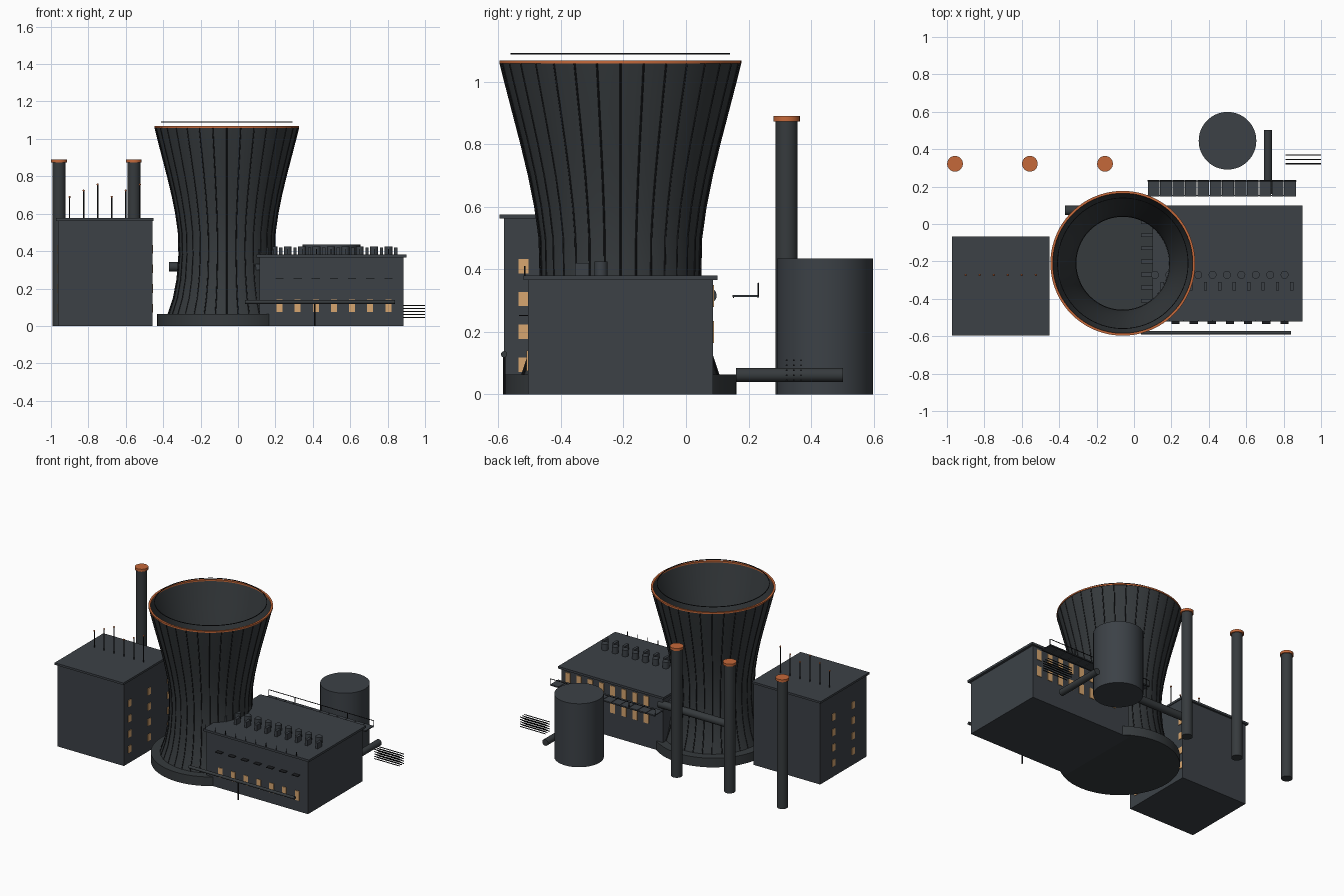
import bpy, bmesh, math
from mathutils import Vector, Matrix

if "Cube" in bpy.data.objects:
    bpy.data.objects.remove(bpy.data.objects["Cube"])

def mat(name, r, g, b):
    m = bpy.data.materials.new(name)
    m.diffuse_color = (r, g, b, 1)
    m.use_nodes = True
    m.node_tree.nodes["Principled BSDF"].inputs["Base Color"].default_value = m.diffuse_color
    return m

SLATE = mat("slate_wall", 0.045, 0.053, 0.062)
TOWER = mat("dark_concrete", 0.037, 0.043, 0.047)
BLACK = mat("black_trim", 0.012, 0.013, 0.015)
ORANGE = mat("warning_orange", 0.56, 0.14, 0.042)
GLOW = mat("window_amber", 0.68, 0.38, 0.16)

def finish(name, bm, m, smooth=False):
    bmesh.ops.recalc_face_normals(bm, faces=bm.faces[:])
    me = bpy.data.meshes.new(name)
    bm.to_mesh(me)
    bm.free()
    me.materials.append(m)
    ob = bpy.data.objects.new(name, me)
    bpy.context.collection.objects.link(ob)
    if smooth:
        bpy.ops.object.select_all(action='DESELECT')
        ob.select_set(True)
        bpy.context.view_layer.objects.active = ob
        bpy.ops.object.shade_smooth_by_angle(angle=math.radians(35))
    return ob

def boxes(name, items, m):
    """Each item is (x0, x1, y0, y1, z0, z1)."""
    bm = bmesh.new()
    for x0, x1, y0, y1, z0, z1 in items:
        M = Matrix.Translation(((x0 + x1) / 2, (y0 + y1) / 2, (z0 + z1) / 2)) \
            @ Matrix.Diagonal((x1 - x0, y1 - y0, z1 - z0, 1))
        bmesh.ops.create_cube(bm, size=1, matrix=M)
    return finish(name, bm, m)

def rods(name, items, r, m, seg=32):
    """Each item is (start, end) of a capped cylinder."""
    bm = bmesh.new()
    for a, b in items:
        a, b = Vector(a), Vector(b)
        d = b - a
        M = Matrix.Translation((a + b) / 2) @ d.to_track_quat('Z', 'Y').to_matrix().to_4x4()
        bmesh.ops.create_cone(bm, cap_ends=True, segments=seg, radius1=r, radius2=r,
                              depth=d.length, matrix=M)
    return finish(name, bm, m, True)

def lathe(name, profile, cx, cy, m, seg=64):
    """Closed (r, z) loop spun around a vertical axis."""
    bm = bmesh.new()
    rings = []
    for i in range(seg):
        a = 2 * math.pi * i / seg
        rings.append([bm.verts.new((cx + r * math.cos(a), cy + r * math.sin(a), z))
                      for r, z in profile])
    n = len(profile)
    for i in range(seg):
        p, q = rings[i], rings[(i + 1) % seg]
        for j in range(n):
            k = (j + 1) % n
            bm.faces.new((p[j], q[j], q[k], p[k]))
    return finish(name, bm, m, True)

# Cooling tower: flared shell, foundation, rim, floating ring, ribs
CX, CY = -0.06, -0.21
prof = [(.315, .06), (.285, .15), (.266, .25), (.256, .38), (.259, .5), (.273, .6),
        (.293, .7), (.317, .8), (.343, .9), (.369, 1.0), (.384, 1.06)]
lathe("cooling_tower_shell", prof + [(r - .008, z) for r, z in reversed(prof)], CX, CY, TOWER, 96)
rods("tower_foundation", [((CX, CY, 0), (CX, CY, .063))], .372, TOWER, 64)
lathe("tower_rim", [(.374, 1.058), (.387, 1.058), (.387, 1.068), (.374, 1.068)], CX, CY, ORANGE, 96)
lathe("tower_top_ring", [(.347, 1.088), (.351, 1.088), (.351, 1.092), (.347, 1.092)], CX, CY, BLACK, 96)
cu = bpy.data.curves.new("tower_ribs", 'CURVE')
cu.dimensions = '3D'
cu.bevel_depth = .003
cu.bevel_resolution = 0
for i in range(32):
    a = 2 * math.pi * i / 32
    s = cu.splines.new('POLY')
    s.points.add(len(prof) - 1)
    for p, (r, z) in zip(s.points, prof):
        p.co = (CX + r * math.cos(a), CY + r * math.sin(a), z, 1)
cu.materials.append(BLACK)
bpy.context.collection.objects.link(bpy.data.objects.new("tower_ribs", cu))

# Tall block with roof slab, side windows and antennas
boxes("tall_block", [(-.962, -.458, -.582, -.08, 0, .562)], SLATE)
boxes("tall_block_roof", [(-.974, -.452, -.596, -.067, .562, .576)], SLATE)
rows = [.095, .2, .305, .41]
boxes("tall_block_windows",
      [(-.461, -.454, y - .016, y + .016, z - .023, z + .023) for y in (-.52, -.31, -.1) for z in rows] +
      [(-.966, -.959, y - .016, y + .016, z - .023, z + .023) for y in (-.435, -.225) for z in rows], GLOW)
tips = [(-.9 + .075 * i, -.272, .69 + .033 * (i % 3)) for i in range(6)]
rods("antennas", [((x, y, .57), (x, y, z)) for x, y, z in tips], .003, BLACK, 8)
bm = bmesh.new()
for t in tips:
    bmesh.ops.create_uvsphere(bm, u_segments=10, v_segments=6, radius=.006,
                              matrix=Matrix.Translation(t))
finish("antenna_lights", bm, ORANGE, True)

# Chimneys with caps
chim = [(-.957, .322), (-.557, .322), (-.155, .322)]
rods("chimneys", [((x, y, 0), (x, y, .875)) for x, y in chim], .035, TOWER)
rods("chimney_caps", [((x, y, .873), (x, y, .89)) for x, y in chim], .042, ORANGE)

# Turbine hall with roof slab and windows
boxes("turbine_hall", [(.115, .885, -.506, .086, 0, .366)], SLATE)
boxes("turbine_hall_roof", [(.1, .902, -.52, .1, .366, .381)], SLATE)
boxes("hall_front_windows", [(x - .016, x + .016, -.51, -.503, .075, .14)
                             for x in [.222 + .097 * i for i in range(7)]], GLOW)
boxes("hall_front_ledges", [(x - .022, x + .022, -.535, -.5, .25, .254)
                            for x in [.222 + .097 * i for i in range(7)]], BLACK)
boxes("hall_back_windows", [(x - .018, x + .018, .083, .09, z, z + .07)
                            for x in [.24 + .085 * i for i in range(8)] for z in (.165, .28)], GLOW)
boxes("hall_side_brackets", [(.037, .12, y - .01, y + .01, .3, .33)
                             for y in [.01 - .07 * i for i in range(7)]], SLATE)

# Roof vents: row of round ones and row of square ones
vx = [.112 + .077 * i for i in range(10)]
rods("round_vents", [((x, -.272, .378), (x, -.272, .425)) for x in vx], .021, SLATE, 20)
boxes("square_vents", [(x + .03, x + .048, -.355, -.31, .378, .42) for x in vx], SLATE)
rods("roof_edge_pins", [((x, -.516, .37), (x, -.516, .41)) for x in vx], .002, BLACK, 6)

# Storage tank
rods("storage_tank", [((.5, .445, 0), (.5, .445, .435))], .154, SLATE, 64)

# Pipes
rods("outlet_pipe", [((.716, .16, .062), (.716, .503, .062))], .022, TOWER)
rods("front_pipe", [((.037, -.582, .128), (.84, -.582, .128))], .01, TOWER, 20)
rods("front_pipe_post", [((.41, -.582, 0), (.41, -.582, .12))], .004, BLACK, 8)
rods("tower_link_pipe", [((-.368, .073, .316), (.15, .073, .316))], .025, TOWER)

# Rear walkway with planks and railing
wx = [.072 + .0663 * i for i in range(13)]
boxes("walkway_planks", [(a + .002, b - .002, .148, .234, .312, .318)
                         for a, b in zip(wx, wx[1:])], SLATE)
boxes("walkway_beams", [(.072, .867, y, y + .004, .308, .313) for y in (.15, .228)], BLACK)
rods("walkway_railing", [((x, .231, .315), (x, .231, .355)) for x in wx[::3]] +
     [((.074, .231, .355), (.866, .231, .355))], .0025, BLACK, 8)

# Cable bundle
rods("cables", [((.81, y, z), (1.0, y, z)) for y in (.322, .345, .368)
                for z in (.045, .061, .077, .093, .109)], .003, BLACK, 8)
